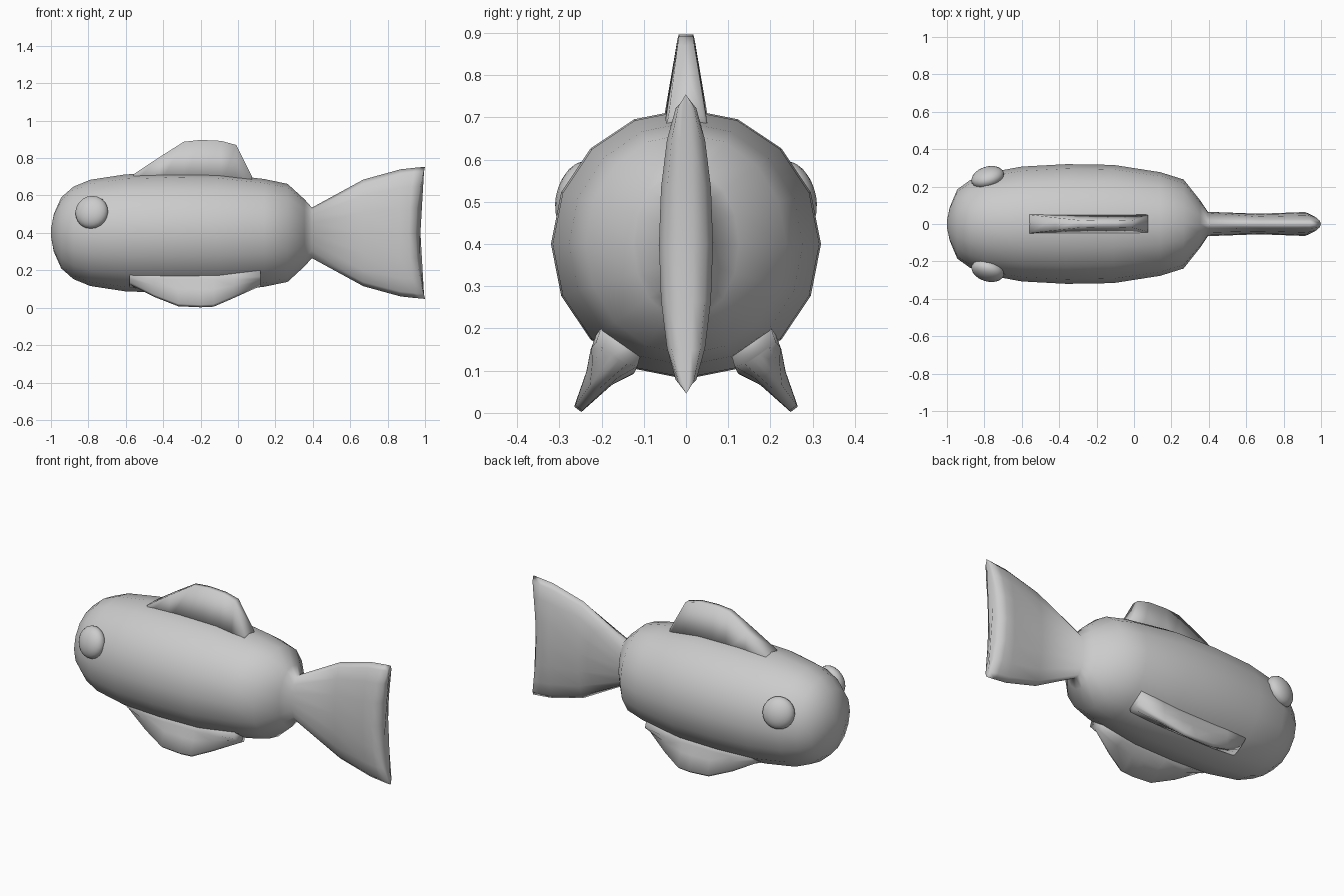
import bpy, bmesh, math
from mathutils import Vector

if "Cube" in bpy.data.objects:
    bpy.data.objects.remove(bpy.data.objects["Cube"])


def loft(name, rings):
    """Skin a list of equal-length point rings, cap both ends, shade smooth."""
    bm = bmesh.new()
    rows = [[bm.verts.new(p) for p in ring] for ring in rings]
    n = len(rows[0])
    for a, b in zip(rows, rows[1:]):
        for i in range(n):
            j = (i + 1) % n
            bm.faces.new((a[i], a[j], b[j], b[i]))
    bm.faces.new(rows[0][::-1])
    bm.faces.new(rows[-1])
    bmesh.ops.recalc_face_normals(bm, faces=bm.faces)
    for f in bm.faces:
        f.smooth = True
    me = bpy.data.meshes.new(name)
    bm.to_mesh(me)
    bm.free()
    ob = bpy.data.objects.new(name, me)
    bpy.context.collection.objects.link(ob)
    return ob


def ellipse(x, hy, hz, bow=0.0):
    """16-sided ring across x; bow pushes the top and bottom backwards."""
    ring = []
    for k in range(16):
        a = math.tau * k / 16
        s = math.sin(a)
        ring.append((x + bow * s * s, hy * math.cos(a), 0.4 + hz * s))
    return ring


# Body and tail: x, half width, half height, rearward bow
sections = [
    (-1.0, 0.02, 0.02, 0), (-0.985, 0.09, 0.1, 0), (-0.945, 0.185, 0.19, 0),
    (-0.88, 0.232, 0.247, 0), (-0.79, 0.272, 0.284, 0), (-0.6, 0.307, 0.313, 0),
    (-0.36, 0.32, 0.32, 0), (-0.11, 0.316, 0.317, 0), (0.14, 0.277, 0.288, 0),
    (0.265, 0.238, 0.262, 0), (0.355, 0.125, 0.18, 0), (0.395, 0.065, 0.135, 0),
    (0.67, 0.055, 0.285, 0), (0.86, 0.062, 0.34, 0.01), (0.915, 0.064, 0.348, 0.03),
    (0.95, 0.048, 0.353, 0.05), (0.962, 0.018, 0.355, 0.038),
]
loft("body_and_tail", [ellipse(*s) for s in sections])

# Dorsal fin: x, top height, half thickness at the top
dorsal = [(-0.56, 0.712, 0.05), (-0.42, 0.805, 0.034), (-0.29, 0.887, 0.02),
          (-0.2, 0.897, 0.017), (-0.09, 0.892, 0.017), (-0.01, 0.87, 0.02),
          (0.075, 0.7, 0.042)]
loft("dorsal_fin", [[(x, -0.055, 0.66), (x, -w, z), (x, w, z), (x, 0.055, 0.66)]
                    for x, z, w in dorsal])

# Belly fins: cross-sections grow from the body skin (0) to the full tip (1)
skin = [(0.2, 0.22), (0.222, 0.158), (0.205, 0.142), (0.182, 0.126),
        (0.165, 0.115), (0.145, 0.104), (0.12, 0.098), (0.1, 0.17)]
full = [(0.2, 0.22), (0.226, 0.15), (0.236, 0.098), (0.265, 0.015),
        (0.248, 0.002), (0.176, 0.066), (0.125, 0.092), (0.1, 0.17)]
growth = [(-0.58, 0), (-0.45, 0.5), (-0.32, 0.95), (-0.2, 1.0), (-0.13, 0.97),
          (-0.02, 0.55), (0.12, 0)]
for side, label in ((-1, "near"), (1, "far")):
    rings = []
    for x, t in growth:
        shrink = 0.96 if t == 0 else 1.0
        ring = []
        for (y0, z0), (y1, z1) in zip(skin, full):
            y, z = y0 + (y1 - y0) * t, z0 + (z1 - z0) * t
            ring.append((x, side * y * shrink, 0.4 + (z - 0.4) * shrink))
        rings.append(ring)
    loft("belly_fin_" + label, rings)

# Eyes: flattened spheres facing along the head surface
for side, label in ((-1, "near"), (1, "far")):
    bpy.ops.mesh.primitive_uv_sphere_add(segments=20, ring_count=12, radius=1,
                                         location=(-0.782, side * 0.249, 0.51))
    eye = bpy.context.object
    eye.name = "eye_" + label
    eye.scale = (0.09, 0.09, 0.055)
    facing = Vector((-0.27, side * 0.9, 0.25))
    eye.rotation_euler = facing.to_track_quat('Z', 'Y').to_euler()
    bpy.ops.object.shade_smooth()
